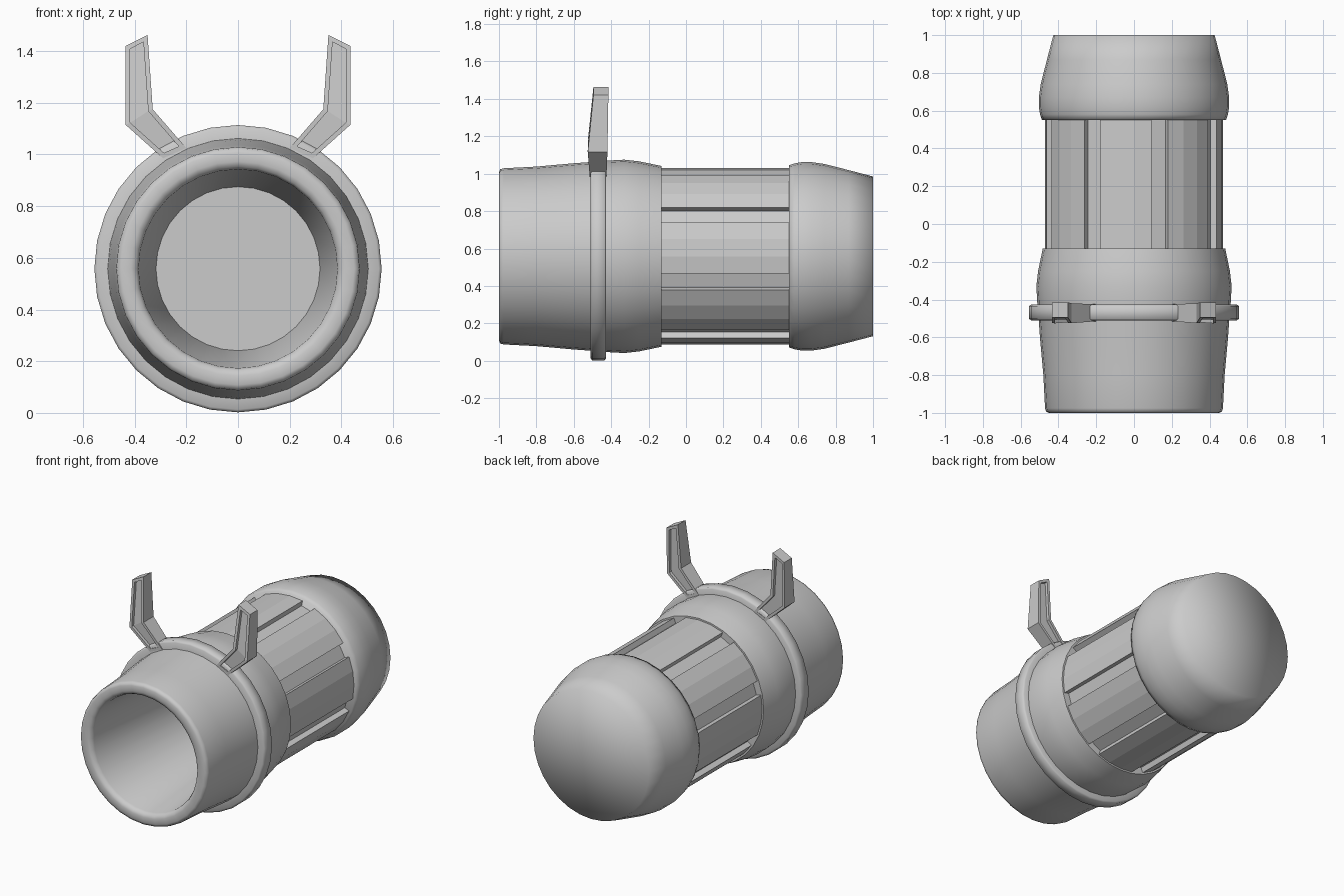
import bpy, bmesh, math

if "Cube" in bpy.data.objects:
    bpy.data.objects.remove(bpy.data.objects["Cube"])

CZ = 0.558   # height of the barrel axis
SEG = 32


def finish(bm, name, angle=None):
    bmesh.ops.remove_doubles(bm, verts=bm.verts, dist=1e-5)
    bmesh.ops.recalc_face_normals(bm, faces=bm.faces)
    mesh = bpy.data.meshes.new(name)
    bm.to_mesh(mesh)
    bm.free()
    ob = bpy.data.objects.new(name, mesh)
    bpy.context.collection.objects.link(ob)
    if angle:
        bpy.ops.object.select_all(action='DESELECT')
        ob.select_set(True)
        bpy.context.view_layer.objects.active = ob
        bpy.ops.object.shade_smooth_by_angle(angle=math.radians(angle))
    return ob


def point(a, r, y):
    return (r * math.sin(a), y, CZ + r * math.cos(a))


def lathe(name, profile, angle, closed=False):
    """Spin (y, radius) points around the barrel axis."""
    bm = bmesh.new()
    rings = []
    for y, r in profile:
        if r == 0:
            rings.append([bm.verts.new((0, y, CZ))] * SEG)
        else:
            rings.append([bm.verts.new(point(2 * math.pi * i / SEG, r, y)) for i in range(SEG)])
    pairs = list(zip(rings, rings[1:]))
    if closed:
        pairs.append((rings[-1], rings[0]))
    for a, b in pairs:
        for i in range(SEG):
            j = (i + 1) % SEG
            bm.faces.new(list(dict.fromkeys((a[i], a[j], b[j], b[i]))))
    return finish(bm, name, angle)


# Hollow nozzle with rounded lip, swelling into the collar behind the ring
lathe("nozzle", [(0.0, 0), (0.0, 0.305), (-0.97, 0.385), (-0.993, 0.395), (-1.0, 0.415),
                 (-1.0, 0.45), (-0.993, 0.466), (-0.975, 0.471), (-0.8, 0.48),
                 (-0.6, 0.498), (-0.5, 0.505), (-0.42, 0.512), (-0.33, 0.517),
                 (-0.25, 0.508), (-0.13, 0.483), (-0.13, 0)], 76)

# Clamp ring
lathe("clamp_ring", [(-0.51, 0.48), (-0.51, 0.545), (-0.502, 0.556),
                     (-0.435, 0.556), (-0.427, 0.545), (-0.427, 0.48)], 60, closed=True)

# Rear cap, flat end with soft shading
lathe("rear_cap", [(0.55, 0), (0.55, 0.487), (0.58, 0.497), (0.62, 0.504), (0.67, 0.504),
                   (0.74, 0.494), (0.87, 0.461), (1.0, 0.427), (1.0, 0)], 76)

# Faceted grip: every fourth facet is a sunken slot with radial walls
bm = bmesh.new()
outline = []
for i in range(SEG):
    a0, a1 = (2 * math.pi * k / SEG for k in (i, i + 1))
    r = 0.437 if i % 4 == 1 else 0.472
    outline += [(a0, r), (a1, r)]
outline = [p for k, p in enumerate(outline) if p != outline[k - 1]]
front = [bm.verts.new(point(a, r, -0.15)) for a, r in outline]
back = [bm.verts.new(point(a, r, 0.57)) for a, r in outline]
for k in range(len(outline)):
    bm.faces.new((front[k - 1], front[k], back[k], back[k - 1]))
bm.faces.new(front)
bm.faces.new(back)
finish(bm, "grip")

# Bent sight arms with recessed front and back, one per side
# (inner x, z), (outer x, z), front y, back y
stations = [((0.20, 1.025), (0.29, 0.985), -0.515, -0.425),
            ((0.33, 1.175), (0.435, 1.115), -0.525, -0.42),
            ((0.35, 1.463), (0.435, 1.42), -0.495, -0.415)]
for side, label in ((-1, "left"), (1, "right")):
    bm = bmesh.new()
    loops = [[bm.verts.new((side * x, y, z)) for (x, z), y in
              ((i, yf), (o, yf), (o, yb), (i, yb))] for i, o, yf, yb in stations]
    broad = {0: [], 2: []}
    for a, b in zip(loops, loops[1:]):
        for k in range(4):
            f = bm.faces.new((a[k], a[(k + 1) % 4], b[(k + 1) % 4], b[k]))
            if k in broad:
                broad[k].append(f)
    bm.faces.new(loops[0])
    bm.faces.new(loops[-1])
    bmesh.ops.recalc_face_normals(bm, faces=bm.faces)
    for faces in broad.values():
        bmesh.ops.inset_region(bm, faces=faces, thickness=0.018, use_even_offset=True)
        ret = {v for f in faces for v in f.verts}
        push = 0.02 if faces is broad[0] else -0.02
        # deepen the panel by extruding it inward
        ext = bmesh.ops.extrude_face_region(bm, geom=faces)
        bmesh.ops.translate(bm, vec=(0, push, 0),
                            verts=[g for g in ext["geom"] if isinstance(g, bmesh.types.BMVert)])
        bmesh.ops.delete(bm, geom=[f for f in faces if f.is_valid], context='FACES')
    finish(bm, label + "_sight_arm")
